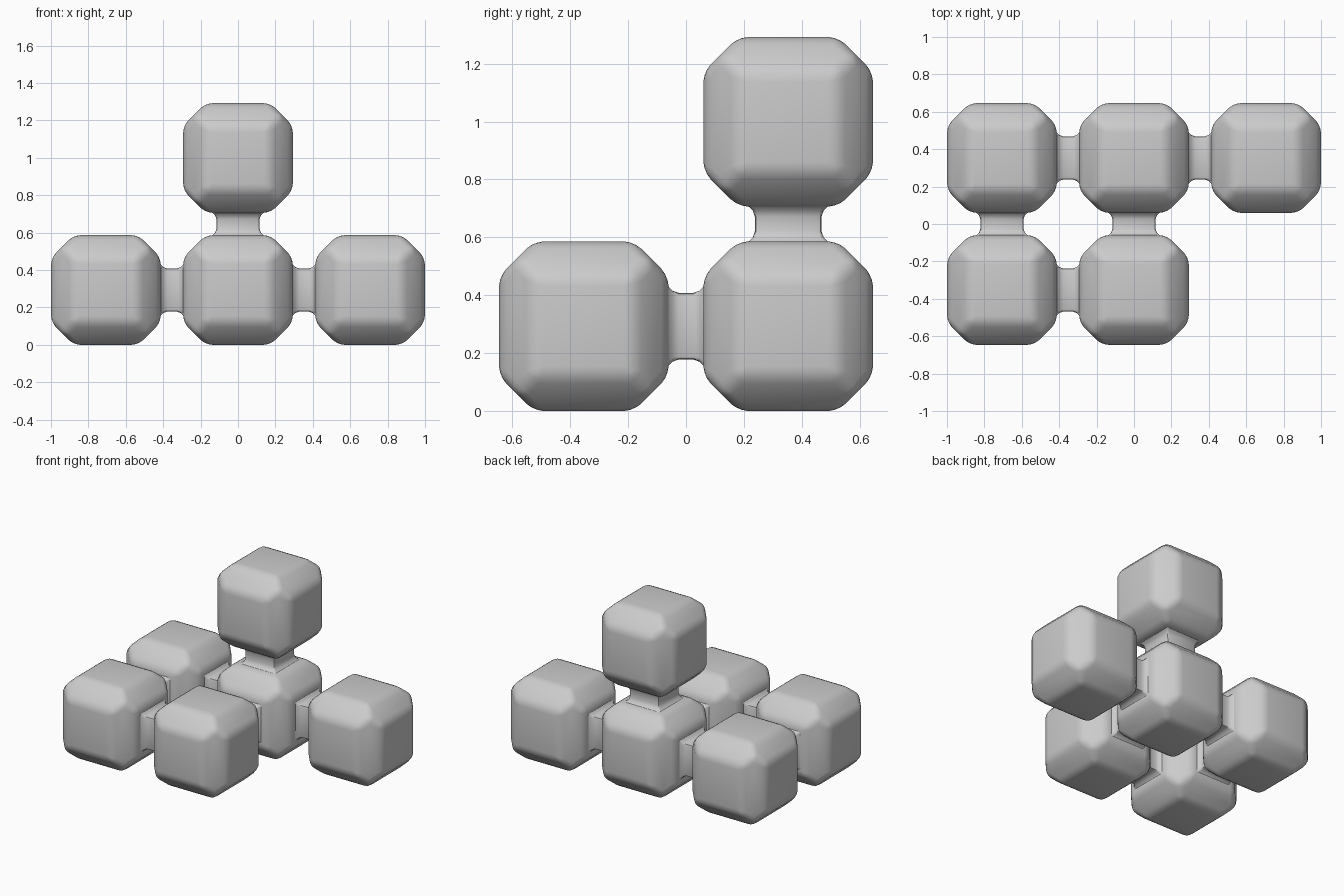
import bpy
import bmesh
from itertools import product
from mathutils import Vector

cube = bpy.data.objects.get("Cube")
if cube:
    bpy.data.objects.remove(cube)

HALF = 0.293      # half size of a block
CHAMFER = 0.12
STEP = 0.706      # distance between block centres

grey = bpy.data.materials.new("plain grey")
grey.use_nodes = True
GREY = (0.6, 0.6, 0.6, 1)
grey.diffuse_color = GREY
grey.node_tree.nodes["Principled BSDF"].inputs["Base Color"].default_value = GREY


def finish(name, bm):
    bmesh.ops.recalc_face_normals(bm, faces=bm.faces)
    mesh = bpy.data.meshes.new(name)
    bm.to_mesh(mesh)
    bm.free()
    mesh.materials.append(grey)
    obj = bpy.data.objects.new(name, mesh)
    bpy.context.collection.objects.link(obj)
    bpy.ops.object.select_all(action="DESELECT")
    obj.select_set(True)
    bpy.context.view_layer.objects.active = obj
    bpy.ops.object.shade_smooth_by_angle(angle=0.6)


def centre(cell):
    return Vector(((cell[0] - 1) * STEP, (cell[1] - 0.5) * STEP, HALF + cell[2] * STEP))


# Block: a cube whose chamfers meet in a point at each corner, then softened
def block(name, cell):
    bm = bmesh.new()
    inner, corner = HALF - CHAMFER, HALF - CHAMFER / 2
    for signs in product((-1, 1), repeat=3):
        s = Vector(signs)
        bm.verts.new(centre(cell) + s * corner)
        for axis in range(3):
            p = s * inner
            p[axis] = s[axis] * HALF
            bm.verts.new(centre(cell) + p)
    bmesh.ops.convex_hull(bm, input=bm.verts)
    bmesh.ops.dissolve_limit(bm, angle_limit=0.02, verts=bm.verts, edges=bm.edges)
    bmesh.ops.bevel(bm, geom=bm.edges[:], offset=0.035, segments=3,
                    affect="EDGES", profile=0.5)
    finish(name, bm)


# Connector: a square neck that flares where it meets the blocks
def connector(name, a, b):
    start, end = centre(a), centre(b)
    mid = (start + end) / 2
    axis = (end - start).normalized()
    u = Vector((axis.y, axis.z, axis.x))
    v = axis.cross(u)
    bm = bmesh.new()
    rings = []
    for along, r in ((-0.08, 0.14), (-0.06, 0.137), (-0.045, 0.121), (-0.025, 0.115),
                     (0.025, 0.115), (0.045, 0.121), (0.06, 0.137), (0.08, 0.14)):
        rings.append([bm.verts.new(mid + axis * along + (u * i + v * j) * r)
                      for i, j in ((-1, -1), (1, -1), (1, 1), (-1, 1))])
    for low, high in zip(rings, rings[1:]):
        for k in range(4):
            n = (k + 1) % 4
            bm.faces.new((low[k], low[n], high[n], high[k]))
    bm.faces.new(rings[0])
    bm.faces.new(rings[-1])
    # Soften only the four long edges
    sides = [e for e in bm.edges
             if abs((e.verts[1].co - e.verts[0].co).dot(axis)) > 0.001]
    bmesh.ops.bevel(bm, geom=sides, offset=0.012, segments=2, affect="EDGES", profile=0.5)
    finish(name, bm)


cells = {
    "front_right_block": (0, 0, 0),
    "front_centre_block": (1, 0, 0),
    "back_right_block": (0, 1, 0),
    "back_centre_block": (1, 1, 0),
    "back_left_block": (2, 1, 0),
    "upper_block": (1, 1, 1),
}
for name, cell in cells.items():
    block(name, cell)

# Join every pair of neighbouring blocks
names = list(cells)
for i, first in enumerate(names):
    for second in names[i + 1:]:
        a, b = cells[first], cells[second]
        if sum(abs(p - q) for p, q in zip(a, b)) == 1:
            connector(f"connector_{first}_to_{second}", a, b)
